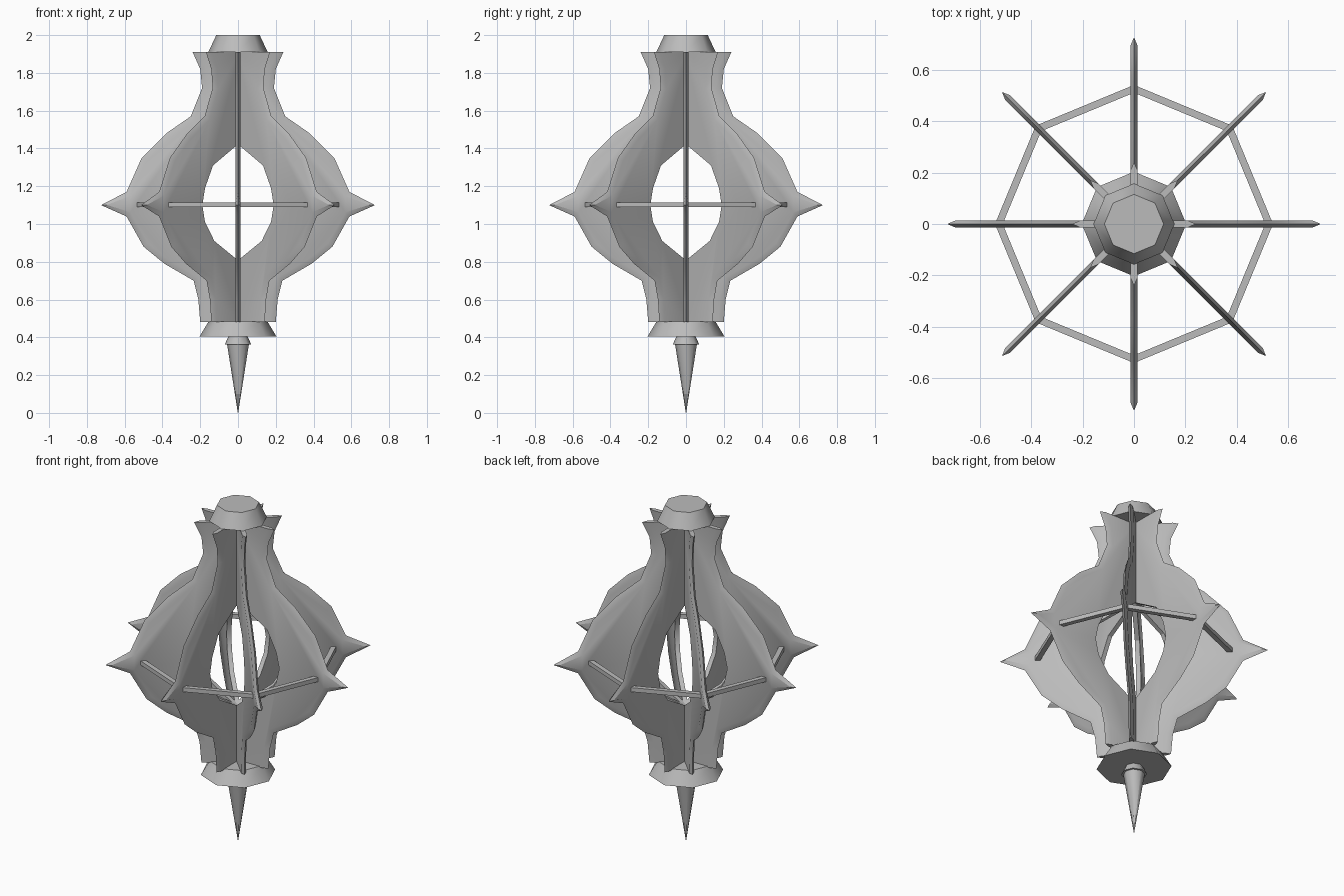
import bpy
import bmesh
from math import cos, sin, pi, radians
from mathutils import Vector

if "Cube" in bpy.data.objects:
    bpy.data.objects.remove(bpy.data.objects["Cube"], do_unlink=True)

SIDES = 8
STEP = 2 * pi / SIDES

steel = bpy.data.materials.new("grey steel")
steel.use_nodes = True
grey = (0.5, 0.5, 0.5, 1)
steel.diffuse_color = grey
steel.node_tree.nodes["Principled BSDF"].inputs["Base Color"].default_value = grey


def finish(name, bm, angle):
    bmesh.ops.recalc_face_normals(bm, faces=bm.faces[:])
    mesh = bpy.data.meshes.new(name)
    bm.to_mesh(mesh)
    bm.free()
    mesh.materials.append(steel)
    obj = bpy.data.objects.new(name, mesh)
    bpy.context.collection.objects.link(obj)
    bpy.ops.object.select_all(action='DESELECT')
    obj.select_set(True)
    bpy.context.view_layer.objects.active = obj
    bpy.ops.object.shade_smooth_by_angle(angle=radians(angle))
    return obj


def lathe(name, profile, closed=False, angle=50):
    """Turn (radius, height) points into an octagonal solid."""
    bm = bmesh.new()
    rings = [[bm.verts.new((r * cos(i * STEP), r * sin(i * STEP), z))
              for i in range(SIDES)] for r, z in profile]
    pairs = list(zip(rings, rings[1:]))
    if closed:
        pairs.append((rings[-1], rings[0]))
    for a, b in pairs:
        for i in range(SIDES):
            j = (i + 1) % SIDES
            bm.faces.new((a[i], a[j], b[j], b[i]))
    if not closed:
        bm.faces.new(rings[0])
        bm.faces.new(rings[-1])
    return finish(name, bm, angle)


# Flange outline: sharpened outer edge and inner edge, both from top to bottom
OUTER = [(0.24, 1.91), (0.2, 1.82), (0.19, 1.72), (0.25, 1.57), (0.38, 1.48),
         (0.51, 1.35), (0.59, 1.17), (0.725, 1.1), (0.59, 1.04), (0.5, 0.88),
         (0.39, 0.79), (0.235, 0.7), (0.21, 0.6), (0.2, 0.48)]
INNER = [(0, 1.91), (0, 1.43), (0.2, 1.31), (0.26, 1.19), (0.28, 1.1),
         (0.26, 1.01), (0.19, 0.91), (0, 0.8), (0, 0.48)]
HALF = 0.013
BEVEL = 0.03


def shoulder_line(points):
    """Move the outer edge inward to where the blade reaches full thickness."""
    pts = [Vector(p) for p in points]
    result = []
    for i, p in enumerate(pts):
        if i in (0, len(pts) - 1):
            result.append(p - Vector((BEVEL, 0)))
            continue
        along = (p - pts[i - 1]).normalized() + (pts[i + 1] - p).normalized()
        result.append(p + Vector((along.y, -along.x)).normalized() * BEVEL)
    return result


def flange(name, turn):
    bm = bmesh.new()

    def place(points, side):
        return [bm.verts.new((r * cos(turn) - side * sin(turn),
                              r * sin(turn) + side * cos(turn), z)) for r, z in points]

    rim = place(OUTER, 0)
    shoulder = shoulder_line(OUTER)
    near, far = [(place(shoulder, s), place(INNER, s)) for s in (-HALF, HALF)]
    for edge, inner in (near, far):
        bm.faces.new(edge + inner[::-1])
        for i in range(len(rim) - 1):
            bm.faces.new((rim[i], rim[i + 1], edge[i + 1], edge[i]))
    for i in range(len(INNER) - 1):
        bm.faces.new((near[1][i], near[1][i + 1], far[1][i + 1], far[1][i]))
    for k in (0, -1):
        bm.faces.new((near[1][k], near[0][k], rim[k], far[0][k], far[1][k]))
    return finish(name, bm, 30)


for n in range(SIDES):
    flange(f"flange_{n + 1}", n * STEP)

# Octagonal band tying the flanges together
lathe("binding_ring", [(0.54, 1.09), (0.54, 1.115), (0.51, 1.115), (0.51, 1.09)],
      closed=True, angle=30)

# End caps and the bottom spike
lathe("top_cap", [(0.157, 1.91), (0.115, 2.0)])
lathe("bottom_collar", [(0.203, 0.405), (0.155, 0.485)])
lathe("spike_collar", [(0.07, 0.363), (0.05, 0.405)])
lathe("spike", [(0.001, 0.0), (0.058, 0.365)])
